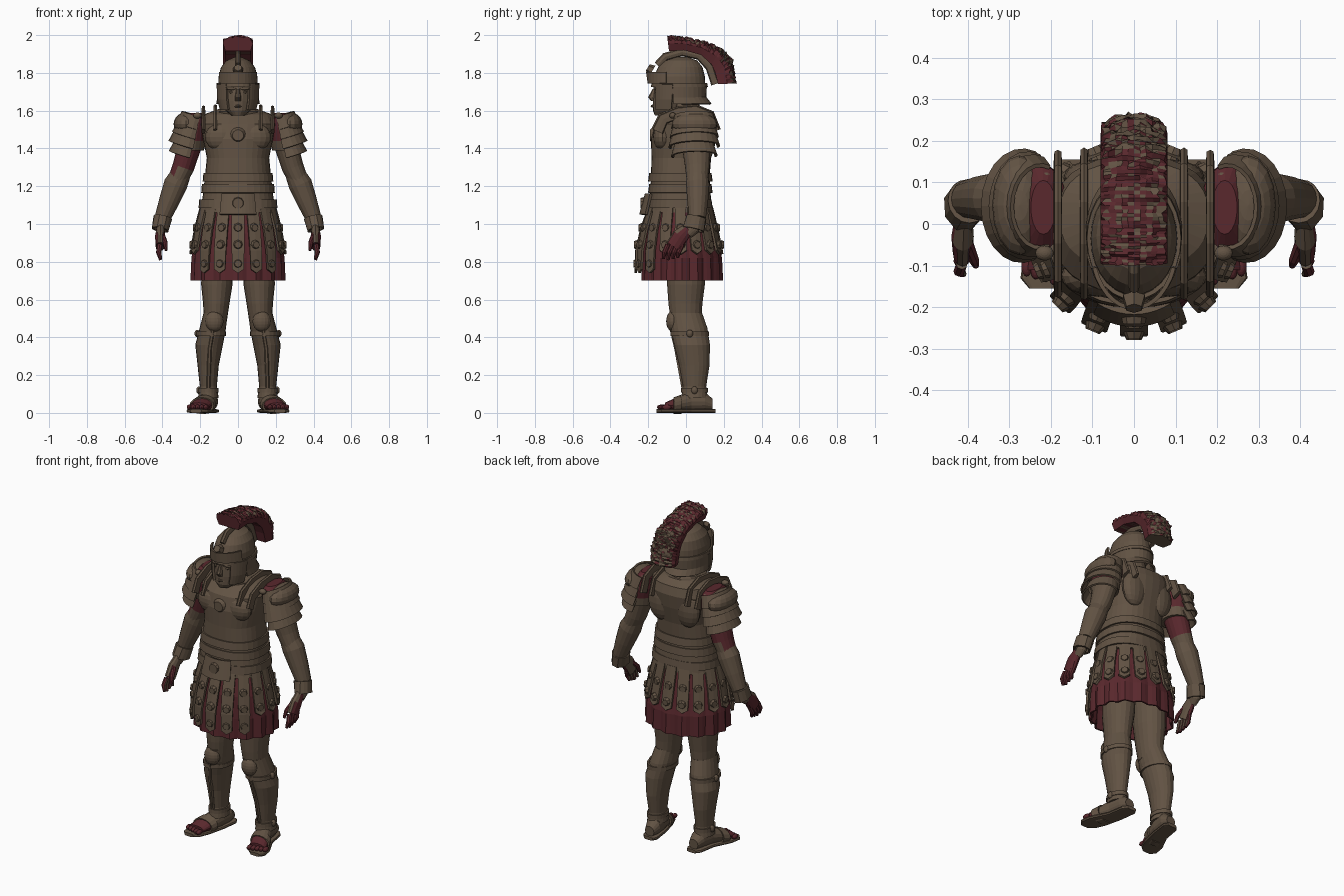
import bpy, bmesh, math, random
from mathutils import Vector, Matrix

random.seed(4)
if "Cube" in bpy.data.objects:
    bpy.data.objects.remove(bpy.data.objects["Cube"], do_unlink=True)
X, Y, Z = Vector((1, 0, 0)), Vector((0, 1, 0)), Vector((0, 0, 1))
FULL, FRONT = (0, math.tau), -math.pi / 2
parts = []


def material(name, rgb):
    mat = bpy.data.materials.new(name)
    mat.use_nodes = True
    mat.diffuse_color = (*rgb, 1)
    shader = next(n for n in mat.node_tree.nodes if n.type == 'BSDF_PRINCIPLED')
    shader.inputs["Base Color"].default_value = (*rgb, 1)
    return mat


BROWN = material("worn_bronze_brown", (0.122, 0.086, 0.057))
RED = material("dark_red_cloth", (0.1, 0.021, 0.026))


def add(name, bm, mat=BROWN, rule=None, thick=0):
    """Turn a bmesh into an object; rule(face) picks red instead of brown."""
    bmesh.ops.recalc_face_normals(bm, faces=bm.faces)
    mesh = bpy.data.meshes.new(name)
    for m in ((BROWN, RED) if rule else (mat,)):
        mesh.materials.append(m)
    for face in bm.faces:
        face.material_index = int(rule(face)) if rule else 0
    bm.to_mesh(mesh)
    bm.free()
    obj = bpy.data.objects.new(name, mesh)
    bpy.context.collection.objects.link(obj)
    if thick:
        mod = obj.modifiers.new("thickness", 'SOLIDIFY')
        mod.thickness, mod.offset = thick, 0
    parts.append(obj)


def skin(bm, rows, n, caps):
    for a, b in zip(rows, rows[1:]):
        for k in range(n):
            j = (k + 1) % len(a)
            bm.faces.new((a[k], a[j], b[j], b[k]))
    if caps:
        bm.faces.new(rows[0])
        bm.faces.new(rows[-1])


def loft(name, rings, mat=BROWN, n=16, arc=FULL, ref=Y, axis=None, square=1.0, thick=0, rule=None, side=1, wave=None):
    """Skin elliptical rings (x, y, z, radius_u, radius_v), closed or partial."""
    bm, rows = bmesh.new(), []
    centres = [Vector(r[:3]) for r in rings]
    for i, ring in enumerate(rings):
        t = axis or (centres[min(i + 1, len(rings) - 1)] - centres[max(i - 1, 0)]).normalized()
        u = ref.cross(t).normalized()
        u = -u if u.x < 0 else u
        v = (ref - t * ref.dot(t)).normalized()
        row = []
        for k in range(n if arc == FULL else n + 1):
            a = arc[0] + (arc[1] - arc[0]) * k / n
            c, s = math.cos(a), math.sin(a)
            f = wave(i, k) if wave else 1
            p = centres[i] + u * (ring[3] * f * math.copysign(abs(c) ** square, c)) \
                + v * (ring[4] * f * math.copysign(abs(s) ** square, s))
            row.append(bm.verts.new((p.x * side, p.y, p.z)))
        rows.append(row)
    skin(bm, rows, n, arc == FULL and not thick)
    add(name, bm, mat, rule, thick)


def ball(name, centre, size, mat=BROWN):
    bm = bmesh.new()
    bmesh.ops.create_uvsphere(bm, u_segments=16, v_segments=10, radius=1,
                              matrix=Matrix.Translation(centre) @ Matrix.Diagonal((*size, 1)))
    add(name, bm, mat)


def disc(name, centre, normal, radius, depth, sides=10):
    bm = bmesh.new()
    turn = Vector(normal).to_track_quat('Z', 'Y').to_matrix().to_4x4()
    bmesh.ops.create_cone(bm, cap_ends=True, segments=sides, radius1=radius, radius2=radius * 0.7,
                          depth=depth, matrix=Matrix.Translation(centre) @ turn)
    add(name, bm)


def along(points, f):
    g = f * (len(points) - 1)
    i = min(int(g), len(points) - 2)
    return Vector(points[i]).lerp(Vector(points[i + 1]), g - i)


# Cuirass, belt and chest relief
loft("cuirass", [(0, -.03, 1.06, .2, .17), (0, -.03, 1.16, .185, .16), (0, -.03, 1.25, .175, .155),
                 (0, -.025, 1.35, .165, .158), (0, -.015, 1.45, .185, .17), (0, 0, 1.53, .2, .165),
                 (0, .02, 1.58, .18, .13), (0, .03, 1.61, .1, .08)], n=32, axis=Z, square=0.85)
for i, (z, rx) in enumerate([(1.11, .2), (1.19, .186), (1.25, .178)]):
    loft(f"waist_band_{i}", [(0, -.03, z - .025, rx + .004, .166), (0, -.03, z + .02, rx, .16)],
         n=32, axis=Z, square=0.85, thick=.01)
loft("abdomen_apron", [(0, -.04, 1.05, .18, .2), (0, -.04, 1.16, .16, .17)], n=10,
     arc=(FRONT - .55, FRONT + .55), axis=Z, thick=.015)
disc("belt_buckle", (0, -.215, 1.11), -Y, .04, .05)
disc("chest_medallion", (0, -.182, 1.47), -Y, .042, .018, 14)

# Neck, scarf and face
loft("neck", [(0, .01, 1.52, .085, .085), (0, -.02, 1.68, .075, .08)], axis=Z)
loft("neck_scarf", [(0, .01, 1.56, .13, .12), (0, 0, 1.595, .115, .115), (0, 0, 1.615, .085, .09)],
     n=20, axis=Z, wave=lambda i, k: random.uniform(.93, 1.07))
loft("face", [(0, -.12, 1.575, .035, .045), (0, -.095, 1.6, .065, .08), (0, -.075, 1.65, .08, .1),
              (0, -.065, 1.7, .085, .105), (0, -.05, 1.78, .085, .11)], n=20, axis=Z)
loft("nose", [(0, -.165, 1.715, .009, .012), (0, -.177, 1.67, .016, .024), (0, -.17, 1.652, .016, .014)], n=8, axis=Z)
loft("mouth", [(-.03, -.16, 1.622, .004, .006), (0, -.177, 1.624, .008, .01), (.03, -.16, 1.622, .004, .006)],
     n=8, axis=X)

# Helmet
loft("helmet_bowl", [(0, -.035, 1.72, .105, .138), (0, -.035, 1.78, .103, .135), (0, -.03, 1.83, .09, .118),
                     (0, -.025, 1.865, .062, .085), (0, -.02, 1.885, .015, .025)], n=28, axis=Z)
loft("helmet_rim", [(0, -.035, 1.725, .11, .146), (0, -.035, 1.745, .108, .142)], n=28, axis=Z, thick=.01)
loft("helmet_brow", [(0, -.05, 1.745, .106, .148), (0, -.05, 1.805, .102, .152)], n=14, axis=Z, thick=.01,
     arc=(FRONT - 1.2, FRONT + 1.2), wave=lambda i, k: 1 + .03 * i * (k == 7))
loft("helmet_nape", [(0, -.03, 1.74, .106, .135), (0, -.03, 1.67, .104, .132), (0, -.02, 1.635, .11, .15)], n=18,
     arc=(-.3, math.pi + .3), axis=Z, thick=.012)
disc("helmet_brow_boss", (0, -.19, 1.82), (0, -1, .6), .03, .03, 6)

# Crest: curved holder with a rough red brush
HOLDER = [(-.15, 1.84), (-.11, 1.885), (-.02, 1.91), (.07, 1.89), (.125, 1.83), (.155, 1.74)]
BRUSH = [(-.1, 1.998), (-.02, 1.992), (.09, 1.972), (.19, 1.93), (.25, 1.87), (.268, 1.745)]
ROOT = [(-.09, 1.915), (-.01, 1.92), (.08, 1.895), (.135, 1.845), (.155, 1.8), (.17, 1.74)]
loft("crest_holder", [(0, *p, .022, .014) for p in HOLDER], n=8, ref=X)
bm, rows, steps, across = bmesh.new(), [], 60, 10
for i in range(steps + 1):
    low, high = along(ROOT, i / steps), along(BRUSH, i / steps)
    row = [bm.verts.new((-.066, *low)), bm.verts.new((-.08, *low.lerp(high, .5)))]
    for k in range(across + 1):
        w = k / across * 2 - 1
        tip = low.lerp(high, random.uniform(.88, 1.06) - .24 * w * w)
        row.append(bm.verts.new((w * random.uniform(.066, .08), *tip)))
    row += [bm.verts.new((.08, *low.lerp(high, .5))), bm.verts.new((.066, *low))]
    rows.append(row)
skin(bm, rows, len(rows[0]), True)
add("crest_brush", bm, rule=lambda f: abs(f.normal.x) > .75 or f.normal.y < -.6
    or random.random() < (.72 if f.calc_center_median().y < .17 else .25))

# Pleated tunic skirt with studded leather straps
loft("tunic_skirt", [(0, -.03, 1.08, .185, .155), (0, -.03, .95, .218, .184), (0, -.02, .82, .235, .2),
                     (0, -.02, .7, .237, .203)], RED, n=64, axis=Z, thick=.01,
     wave=lambda i, k: 1 + .014 * i * math.cos(k * math.pi / 2))
COUNT = 16
for i in range(COUNT):
    a = FRONT + i * math.tau / COUNT
    front = max(0, -math.sin(a))
    end, flare = .84 - .1 * (front > .5), .024 * front
    rings = [(0, -.03, 1.09, .197, .167), (0, -.03, .97, .228, .196 + flare / 2),
             (0, -.025, .86, .247, .214 + flare), (0, -.025, end, .252, .217 + flare)]
    bm, rows = bmesh.new(), []
    for x, y, z, rx, ry in rings:
        half = .165 - (1.09 - z) * .13
        rows.append([bm.verts.new((rx * math.cos(b), y + ry * math.sin(b), z + (b != a) * (z == end) * .02))
                     for b in (a - half, a, a + half)])
    skin(bm, rows, 2, False)
    add(f"skirt_strap_{i}", bm, thick=.012)
    for j, z in enumerate((.98, .89, .79)):
        if z > end:
            r, out = rings[j + 1], Vector((math.cos(a), math.sin(a), 0))
            disc(f"strap_stud_{i}_{j}", (out.x * r[3], r[1] + out.y * (r[4] + .004), z), out, .026, .018, 8)

for s, tag in ((1, "left"), (-1, "right")):
    # Facial details, cheek guard and muscle relief
    ball(f"{tag}_eyebrow", (s * .035, -.158, 1.718), (.03, .014, .01))
    ball(f"{tag}_eye", (s * .034, -.155, 1.698), (.014, .008, .007))
    loft(f"{tag}_cheek_guard", [(0, -.05, 1.74, .108, .125), (0, -.055, 1.66, .104, .12), (0, -.06, 1.605, .09, .115)],
         n=6, arc=(-1.0, -.15), axis=Z, thick=.014, side=s)
    ball(f"{tag}_chest_muscle", (s * .085, -.125, 1.46), (.09, .05, .075))
    ball(f"{tag}_shoulder_blade", (s * .09, .11, 1.45), (.08, .045, .11))

    # Shoulder straps, red sleeve and layered shoulder plates
    for x, w in ((.12, .036), (.183, .03)):
        path = [(-.15, 1.49), (-.12, 1.555), (-.04, 1.588), (.05, 1.598), (.12, 1.572), (.15, 1.49)]
        loft(f"{tag}_shoulder_strap", [(x, *p, w, .01) for p in path], n=8, ref=X, square=.5, side=s)
    loft(f"{tag}_sleeve_cap", [(.218, .04, 1.588, .03, .065), (.22, .04, 1.56, .06, .1), (.235, .045, 1.5, .075, .105),
                               (.243, .045, 1.44, .073, .095), (.25, .05, 1.39, .07, .085)], n=20, axis=Z, side=s,
         rule=lambda f: f.calc_center_median().z > 1.44)
    ball(f"{tag}_shoulder_dome", (s * .275, .045, 1.53), (.066, .12, .06))
    for i in range(4):
        x, z, r = .225 + .012 * i, 1.575 - .05 * i, .085 + .007 * min(i, 2) - .014 * (i == 3)
        loft(f"{tag}_shoulder_plate_{i}", [(x, .042, z, r - .014, r + .014), (x + .02, .044, z - .065, r, r + .034)],
             n=14, arc=(-1.9, 1.9), thick=.01, side=s)
    for y in (-.07, .11):
        ball(f"{tag}_shoulder_rivet", (s * .215, y, 1.595 - abs(y) * .3), (.022, .018, .016))

    # Arm, bracer and hand
    loft(f"{tag}_upper_arm", [(.225, .045, 1.5, .07, .085), (.26, .055, 1.4, .062, .075), (.29, .06, 1.3, .058, .065),
                              (.325, .06, 1.22, .05, .056)], n=18, side=s,
         rule=lambda f: f.calc_center_median().x < 0 and f.calc_center_median().z > 1.27)
    loft(f"{tag}_bracer", [(.3, .06, 1.27, .052, .056), (.33, .062, 1.21, .063, .062), (.365, .062, 1.12, .054, .055),
                           (.4, .06, 1.03, .042, .045)], side=s)
    loft(f"{tag}_wrist", [(.395, .06, 1.04, .03, .036), (.41, .035, .97, .026, .034), (.412, .01, .95, .02, .03)], side=s)
    loft(f"{tag}_cuff", [(.398, .055, 1.035, .044, .048), (.412, .04, .97, .038, .05)], thick=.012, side=s,
         wave=lambda i, k: 1 + .1 * i * (k % 2))
    red_side = lambda f: f.normal.z < .45 and (f.normal.x * s > -.6 or f.normal.y < -.4)
    loft(f"{tag}_palm", [(.41, .01, .975, .022, .03), (.412, -.03, .935, .027, .044), (.412, -.065, .88, .024, .044)],
         n=12, side=s, rule=red_side)
    for i in range(4):
        y = -.106 + .025 * i
        loft(f"{tag}_finger_{i}", [(.414, y + .01, .89, .014, .014), (.42, y - .008, .85, .014, .013),
                                   (.41, y - .014, .81 + .006 * abs(i - 1), .008, .008)], n=8, side=s, rule=red_side)
    loft(f"{tag}_thumb", [(.4, -.045, .94, .014, .015), (.385, -.085, .9, .013, .013), (.38, -.1, .86, .008, .008)],
         RED, n=8, side=s)

    # Leg with greave and knee guard
    loft(f"{tag}_thigh", [(.105, 0, .85, .085, .105), (.112, 0, .68, .083, .1), (.115, -.003, .58, .07, .09),
                          (.12, 0, .48, .06, .08)], n=20, axis=Z, side=s)
    loft(f"{tag}_greave", [(.12, -.003, .53, .062, .088), (.133, .015, .45, .07, .098), (.153, .032, .36, .073, .095),
                           (.158, .044, .25, .056, .08), (.157, .045, .14, .045, .062),
                           (.157, .045, .08, .055, .07)], n=20, axis=Z, side=s)
    ball(f"{tag}_knee_guard", (s * .125, -.07, .485), (.048, .035, .055))
    loft(f"{tag}_shin_ridge", [(.13, -.08, .46, .012, .012), (.15, -.05, .34, .012, .014),
                               (.157, -.015, .13, .01, .01)], n=6, side=s)
    for z, x, y, rx, ry in ((.42, .142, .02, .074, .097), (.12, .157, .045, .05, .066)):
        loft(f"{tag}_greave_strap", [(x, y, z + d, rx, ry) for d in (-.012, .012)], n=20, axis=Z, thick=.01, side=s)
        ball(f"{tag}_strap_knot", (s * (x + rx), y, z), (.014, .018, .02))

    # Sandalled foot with red toes
    loft(f"{tag}_sole", [(.145, .155, .01, .03, .01), (.148, .13, .01, .048, .01), (.163, .03, .01, .05, .01),
                         (.2, -.07, .01, .064, .01), (.217, -.13, .01, .056, .01), (.222, -.155, .01, .03, .01)],
         n=12, ref=Z, axis=Y, square=.5, side=s)
    loft(f"{tag}_foot", [(.148, .14, .045, .03, .03), (.15, .1, .06, .045, .05), (.16, .03, .06, .047, .055),
                         (.187, -.05, .045, .054, .038), (.208, -.11, .032, .054, .022)],
         ref=Z, axis=Y, side=s, rule=lambda f: f.calc_center_median().y < -.06)
    loft(f"{tag}_sandal_strap", [(.178, -.025, .045, .057, .046), (.193, -.065, .038, .06, .039)],
         ref=Z, axis=Y, thick=.01, side=s)
    for i in range(5):
        ball(f"{tag}_toe_{i}", (s * (.17 + .022 * i), -.13 + .007 * i, .03), (.013, .024, .014), RED)

# Smooth shading with crisp plate edges
for obj in bpy.context.view_layer.objects:
    obj.select_set(obj in parts)
bpy.context.view_layer.objects.active = parts[0]
bpy.ops.object.shade_smooth_by_angle(angle=math.radians(40))
